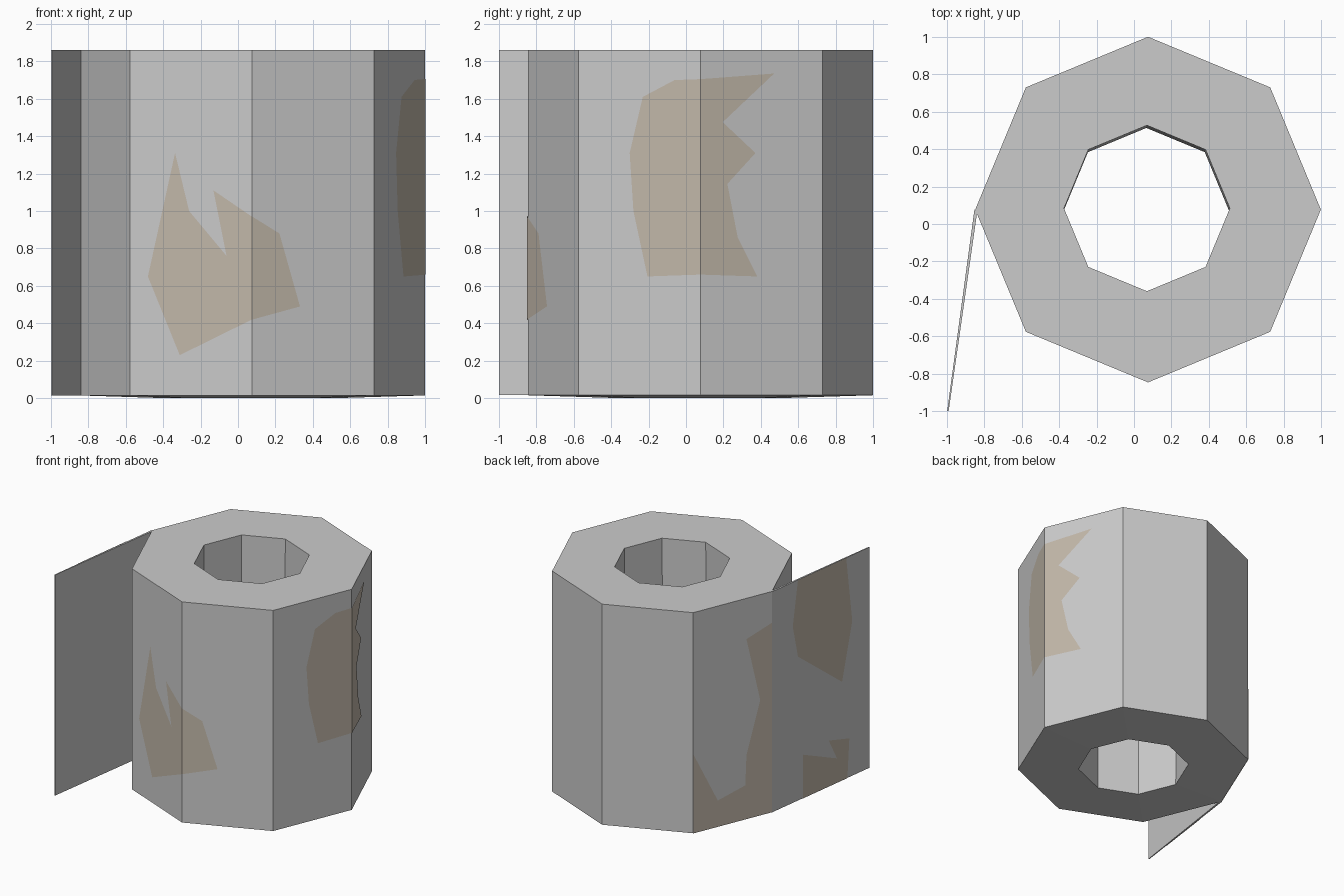
import bpy, math
from mathutils import Vector

if "Cube" in bpy.data.objects:
    bpy.data.objects.remove(bpy.data.objects["Cube"])

Z0, Z1 = 0.015, 1.86

stain_mat = bpy.data.materials.new("stain")
stain_mat.diffuse_color = (0.54, 0.48, 0.40, 1)
stain_mat.use_nodes = True
stain_mat.node_tree.nodes["Principled BSDF"].inputs["Base Color"].default_value = stain_mat.diffuse_color


def make(name, verts, faces, mat=None):
    me = bpy.data.meshes.new(name)
    me.from_pydata(verts, [], faces)
    me.update()
    ob = bpy.data.objects.new(name, me)
    bpy.context.collection.objects.link(ob)
    if mat:
        me.materials.append(mat)
    return ob


def ring(cx, cy, r, z):
    return [Vector((cx + r * math.cos(i * math.pi / 4),
                    cy + r * math.sin(i * math.pi / 4), z)) for i in range(8)]


# Paper roll: octagonal tube, core protruding slightly underneath
outer = ring(0.075, 0.077, 0.923, Z0)
loops = [outer, ring(0.075, 0.077, 0.923, Z1),
         ring(0.069, 0.084, 0.443, Z1), ring(0.066, 0.072, 0.441, 0.0)]
verts = [v for l in loops for v in l]
faces = []
for k in range(4):
    a, b = k * 8, (k + 1) % 4 * 8
    for i in range(8):
        j = (i + 1) % 8
        faces.append((a + i, a + j, b + j, b + i))
make("paper_roll", verts, faces)

# Loose hanging sheet: thin slab leaving the left corner of the roll
plan = [(-0.852, 0.08), (-0.998, -1.0), (-0.990, -1.0), (-0.838, 0.06)]
verts = [(x, y, z) for z in (Z0, Z1) for x, y in plan]
sides = [(i, (i + 1) % 4, (i + 1) % 4 + 4, i + 4) for i in range(4)]
make("loose_sheet", verts, sides + [(3, 2, 1, 0), (4, 5, 6, 7)])


# Stains: flat patches laid on the wall running from p to q.
# Points are (s, z); s is a world x/y coordinate (axis 0/1) or a 0-1 fraction.
def stain(name, p, q, pts, axis=None):
    d = Vector((q[0] - p[0], q[1] - p[1], 0))
    n = Vector((d.y, -d.x, 0)).normalized()
    base = Vector((p[0], p[1], 0)) + n * 0.003
    vs = []
    for s, z in pts:
        t = s if axis is None else (s - p[axis]) / d[axis]
        vs.append(base + d * t + Vector((0, 0, z)))
    ob = make(name, vs, [tuple(range(len(vs)))], stain_mat)
    if ob.data.polygons[0].normal.dot(n) < 0:
        ob.data.flip_normals()


stain("front_stain_left", outer[5], outer[6],
      [(-.48, .65), (-.335, 1.31), (-.26, 1.0), (-.06, .76), (-.13, 1.11),
       (.075, .97), (.075, .42), (-.31, .23)], 0)
stain("front_stain_right", outer[6], outer[7],
      [(.075, .97), (.22, .88), (.33, .49), (.075, .42)], 0)
stain("side_stain_front", outer[7], outer[0],
      [(.077, 1.705), (-.06, 1.70), (-.23, 1.61), (-.30, 1.31), (-.28, 1.0),
       (-.205, .65), (.077, .66)], 1)
stain("side_stain_back", outer[0], outer[1],
      [(.077, 1.705), (.47, 1.735), (.195, 1.475), (.37, 1.31), (.22, 1.145),
       (.275, .86), (.38, .65), (.077, .66)], 1)
stain("rear_stain", outer[3], outer[4],
      [(1, 1.60), (.675, 1.52), (.85, .98), (.675, .55), (.66, .30),
       (.31, .235), (0, .675), (0, Z0), (1, Z0)])
stain("sheet_stain_top", plan[0], plan[1],
      [(.263, Z1), (.758, Z1), (.82, 1.31), (.716, .84), (.263, 1.22), (.21, 1.49)])
stain("sheet_stain_bottom", plan[0], plan[1],
      [(.316, .38), (.663, .22), (.579, .40), (.79, .34), (.77, Z0), (.316, Z0)])
